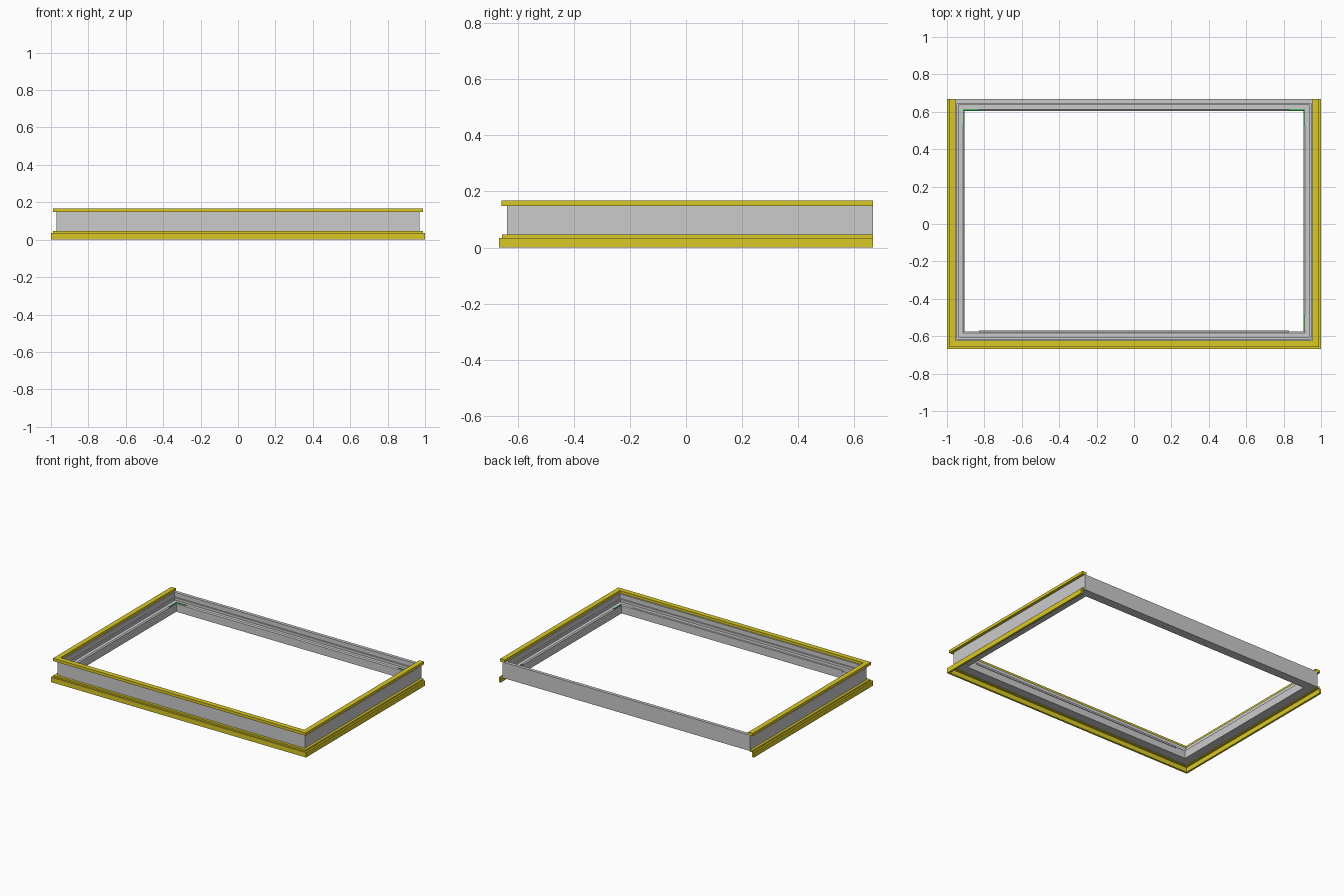
import bpy, bmesh

if "Cube" in bpy.data.objects:
    bpy.data.objects.remove(bpy.data.objects["Cube"])

HX, HY = 1.0, 0.667      # outer half sizes
BACK = 0.03              # the back side has no trim, so its wall sits flush


def material(name, rgb):
    m = bpy.data.materials.new(name)
    m.diffuse_color = (*rgb, 1)
    m.use_nodes = True
    m.node_tree.nodes["Principled BSDF"].inputs["Base Color"].default_value = m.diffuse_color
    return m


yellow = material("yellow", (0.70, 0.58, 0.02))
green = material("green", (0.05, 0.55, 0.12))


def make(name, bm, mat=None):
    bmesh.ops.recalc_face_normals(bm, faces=bm.faces)
    me = bpy.data.meshes.new(name)
    bm.to_mesh(me)
    bm.free()
    ob = bpy.data.objects.new(name, me)
    bpy.context.collection.objects.link(ob)
    if mat:
        me.materials.append(mat)
    return ob


def sweep(name, profile, closed, mat=None):
    """Mitred sweep of (inset, height) points round the rectangle; open at the back if not closed."""
    bm = bmesh.new()
    rings = []
    for corner in range(4):
        ring = []
        for d, z in profile:
            x = (HX - d) * (-1 if corner < 2 else 1)
            yb = HY + BACK - d if closed else HY
            y = yb if corner in (0, 3) else -HY + d
            ring.append(bm.verts.new((x, y, z)))
        rings.append(ring)
    n = len(profile)
    for c in range(4 if closed else 3):
        a, b = rings[c], rings[(c + 1) % 4]
        for i in range(n):
            j = (i + 1) % n
            bm.faces.new((a[i], a[j], b[j], b[i]))
    if not closed:
        bm.faces.new(rings[0])
        bm.faces.new(rings[3])
    return make(name, bm, mat)


def box(name, lo, hi, mat=None):
    bm = bmesh.new()
    bmesh.ops.create_cube(bm, size=1)
    for v in bm.verts:
        v.co = [(l + h) / 2 + c * (h - l) for l, h, c in zip(lo, hi, v.co)]
    return make(name, bm, mat)


# Grey wall with stepped inner ledge and lip
sweep("frame_wall", [(0.03, 0.038), (0.03, 0.15), (0.053, 0.15), (0.053, 0.118),
                     (0.062, 0.118), (0.062, 0.1), (0.085, 0.1), (0.093, 0.094),
                     (0.093, 0.038)], True)

# Yellow hanging skirt with a stepped flange, on three sides
sweep("lower_trim", [(0.0, 0.0), (0.0, 0.035), (0.012, 0.035), (0.012, 0.046),
                     (0.031, 0.046), (0.031, 0.033), (0.014, 0.033), (0.014, 0.0)],
      False, yellow)

# Yellow cap on three sides
sweep("upper_trim", [(0.01, 0.148), (0.01, 0.168), (0.045, 0.168), (0.045, 0.148)],
      False, yellow)

# Green seal pieces in the inner corners
for s, side in ((-1, "left"), (1, "right")):
    xs = sorted((s * 0.915, s * 0.83))
    box(f"corner_seal_{side}", (xs[0], 0.608, 0.096), (xs[1], 0.615, 0.103), green)
    xs = sorted((s * 0.915, s * 0.909))
    box(f"side_seal_{side}", (xs[0], 0.53, 0.094), (xs[1], 0.61, 0.102), green)
box("front_side_seal", (0.909, -0.57, 0.094), (0.915, -0.49, 0.102), green)

# Slim gasket along the front lip
box("front_gasket", (-0.83, -0.577, 0.085), (0.83, -0.57, 0.097))
